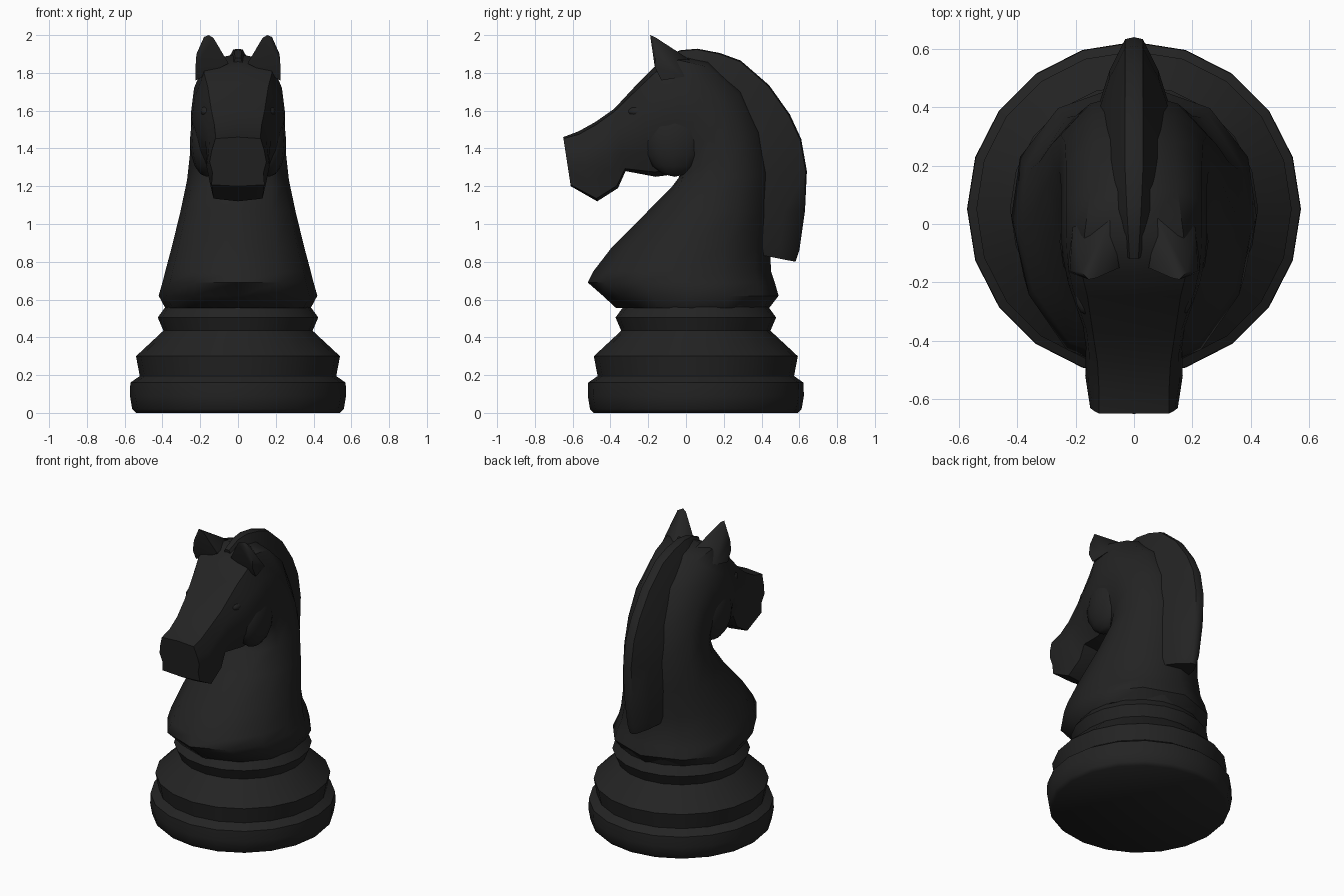
import bpy, bmesh, math
from mathutils import Vector

black = bpy.data.materials.new("matte_black")
black.diffuse_color = (0.017, 0.017, 0.017, 1)


def finish(name, bm, angle=50):
    bmesh.ops.recalc_face_normals(bm, faces=bm.faces)
    mesh = bpy.data.meshes.new(name)
    bm.to_mesh(mesh)
    bm.free()
    mesh.materials.append(black)
    ob = bpy.data.objects.new(name, mesh)
    bpy.context.collection.objects.link(ob)
    bpy.ops.object.select_all(action='DESELECT')
    ob.select_set(True)
    bpy.context.view_layer.objects.active = ob
    bpy.ops.object.shade_smooth_by_angle(angle=math.radians(angle))
    return ob


def loft(name, rings, angle=50):
    bm = bmesh.new()
    rows = [[bm.verts.new(p) for p in r] for r in rings]
    n = len(rows[0])
    for a, b in zip(rows, rows[1:]):
        for i in range(n):
            j = (i + 1) % n
            bm.faces.new((a[i], a[j], b[j], b[i]))
    bm.faces.new(rows[0])
    bm.faces.new(rows[-1])
    return finish(name, bm, angle)


# Turned base
profile = [(0.54, 0), (0.56, 0.02), (0.572, 0.09), (0.57, 0.16), (0.52, 0.195),
           (0.54, 0.30), (0.395, 0.435), (0.425, 0.505), (0.385, 0.56), (0.40, 0.60)]
SIDES = 20
loft("turned_base", [[(r * math.cos(math.tau * i / SIDES), 0.052 + r * math.sin(math.tau * i / SIDES), z)
                      for i in range(SIDES)] for r, z in profile])

# Head and neck: back (y, z), front (y, z), half widths back/middle/front, roundness
sections = [
    ((-.65, 1.46), (-.61, 1.20), .12, .15, .14, .03),
    ((-.57, 1.49), (-.47, 1.12), .12, .167, .13, .04),
    ((-.48, 1.54), (-.36, 1.19), .125, .165, .13, .04),
    ((-.38, 1.61), (-.32, 1.28), .14, .175, .13, .04),
    ((-.25, 1.75), (-.16, 1.25), .16, .225, .15, .05),
    ((-.17, 1.83), (-.05, 1.265), .18, .245, .17, .05),
    ((-.04, 1.90), (-.035, 1.26), .17, .25, .18, .05),
    ((.12, 1.87), (-.035, 1.25), .15, .25, .18, .06),
    ((.30, 1.72), (-.04, 1.24), .14, .25, .18, .07),
    ((.41, 1.50), (-.05, 1.23), .14, .255, .18, .08),
    ((.455, 1.27), (-.08, 1.19), .15, .27, .18, .08),
    ((.455, 1.06), (-.20, 1.07), .17, .305, .18, .09),
    ((.445, .88), (-.39, .88), .20, .35, .20, .09),
    ((.45, .75), (-.49, .75), .23, .385, .22, .09),
    ((.47, .69), (-.52, .69), .25, .40, .23, .09),
    ((.49, .62), (-.44, .62), .26, .42, .24, .10),
    ((.44, .555), (-.37, .555), .23, .385, .22, .10),
]
rings = []
for back, front, wb, wm, wf, e in sections:
    half = [(e, wb), (.28, wm * .93), (.5, wm), (.72, wm * .9), (1 - e, wf)]
    loop = [(0, 0)] + half + [(1, 0)] + [(t, -w) for t, w in reversed(half)]
    b, f = Vector(back), Vector(front)
    rings.append([(w, *b.lerp(f, t)) for t, w in loop])
loft("head_and_neck", rings)

# Mane ridge: outer (y, z), inner (y, z), inner half width, outer half width
mane = [
    ((-.12, 1.88), (-.10, 1.80), .04, .015),
    ((-.03, 1.92), (-.02, 1.80), .07, .02),
    ((.06, 1.928), (.03, 1.78), .09, .025),
    ((.18, 1.905), (.09, 1.74), .10, .03),
    ((.29, 1.865), (.18, 1.68), .105, .03),
    ((.44, 1.735), (.28, 1.57), .11, .03),
    ((.55, 1.58), (.35, 1.45), .115, .03),
    ((.61, 1.45), (.39, 1.35), .12, .03),
    ((.64, 1.28), (.41, 1.24), .12, .03),
    ((.63, 1.07), (.41, 1.06), .12, .03),
    ((.60, .86), (.40, .88), .11, .025),
    ((.58, .80), (.40, .835), .10, .02),
]
rings = []
for outer, inner, wi, wo in mane:
    o, n = Vector(outer), Vector(inner)
    half = [(.03, wo), (.5, wi * .7), (1, wi)]
    loop = [(0, 0)] + half + [(t, -w) for t, w in reversed(half)]
    rings.append([(w, *o.lerp(n, t)) for t, w in loop])
loft("mane", rings)

# Ears, cheeks and eyes on both sides
ear = [(.05, -.15, 1.85), (.225, -.165, 1.83), (.225, -.13, 1.76), (.21, -.01, 1.78),
       (.08, .02, 1.87), (.22, -.16, 1.90), (.13, -.185, 1.985), (.155, -.19, 2.0), (.18, -.165, 1.99)]
for side, s in (("left", 1), ("right", -1)):
    bm = bmesh.new()
    for x, y, z in ear:
        bm.verts.new((s * x, y, z))
    bmesh.ops.convex_hull(bm, input=bm.verts)
    finish(side + "_ear", bm, 60)
    for part, centre, size in (("cheek", (.165, -.06, 1.44), (.09, .165, .19)),
                               ("eye", (.165, -.25, 1.595), (.035, .06, .03))):
        bm = bmesh.new()
        bmesh.ops.create_uvsphere(bm, u_segments=12, v_segments=8, radius=1)
        for v in bm.verts:
            v.co = Vector((s * centre[0] + v.co.x * size[0],
                           centre[1] + v.co.y * size[1], centre[2] + v.co.z * size[2]))
        finish(side + "_" + part, bm, 60)
